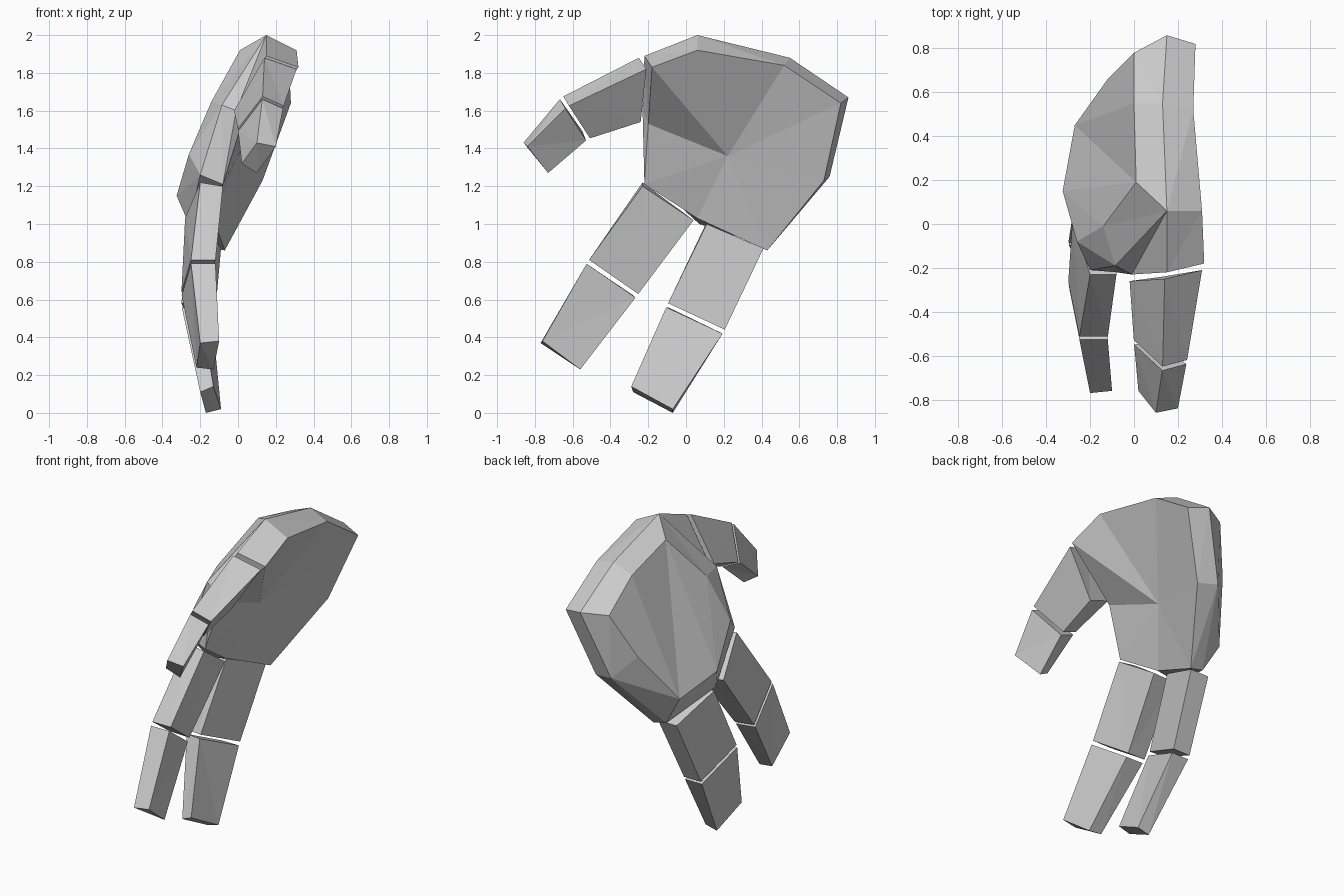
import bpy
import bmesh
from mathutils import Vector

cube = bpy.data.objects.get("Cube")
if cube:
    bpy.data.objects.remove(cube, do_unlink=True)

# One plain grey for every part
grey = bpy.data.materials.new("plain_grey")
grey.use_nodes = True
colour = (.6, .6, .6, 1)
grey.diffuse_color = colour
grey.node_tree.nodes["Principled BSDF"].inputs["Base Color"].default_value = colour


def finish(name, bm):
    """Triangulate uneven faces, orient normals and add the object to the scene."""
    uneven = [face for face in bm.faces if len(face.verts) > 3]
    bmesh.ops.triangulate(bm, faces=uneven, quad_method='SHORT_EDGE', ngon_method='BEAUTY')
    bmesh.ops.recalc_face_normals(bm, faces=bm.faces)
    mesh = bpy.data.meshes.new(name)
    bm.to_mesh(mesh)
    bm.free()
    mesh.materials.append(grey)
    obj = bpy.data.objects.new(name, mesh)
    bpy.context.scene.collection.objects.link(obj)
    return obj


def add_ring(bm, points):
    return [bm.verts.new(point) for point in points]


def bridge(bm, first, second, closed=False):
    """Join two equal chains of vertices with quads."""
    pairs = list(zip(first, second))
    following = pairs[1:] + (pairs[:1] if closed else [])
    for (a, b), (c, d) in zip(pairs, following):
        bm.faces.new((a, c, d, b))


def make_segment(name, start, end):
    """A tapered four-sided block between two cross-sections."""
    bm = bmesh.new()
    near = add_ring(bm, start)
    far = add_ring(bm, end)
    bridge(bm, near, far, closed=True)
    bm.faces.new(near)
    bm.faces.new(far)
    return finish(name, bm)


def make_digit(name, base, knuckle, tip, gap=.012):
    """Two blocks that nearly meet at the knuckle section."""
    base, knuckle, tip = ([Vector(p) for p in ring] for ring in (base, knuckle, tip))
    before, after = [], []
    for root, joint, end in zip(base, knuckle, tip):
        before.append(joint + (root - joint).normalized() * gap)
        after.append(joint + (end - joint).normalized() * gap)
    make_segment(name + "_lower", base, before)
    make_segment(name + "_upper", after, tip)


def make_palm():
    bm = bmesh.new()
    # Inner outline, from the thumb root over the wrist to the finger roots
    inner = add_ring(bm, [
        (.32, -.18, 1.83), (.31, .06, 1.92), (.27, .52, 1.84), (.28, .82, 1.64),
        (.13, .73, 1.23), (-.07, .43, .86), (-.13, .06, 1.03), (-.08, -.22, 1.21)])
    # Thickness edge that follows the inner outline
    rim = add_ring(bm, [
        (.15, -.22, 1.89), (.15, .06, 2), (.13, .55, 1.88), (.15, .86, 1.67),
        (0, .76, 1.25), (-.16, .43, .88), (-.26, .07, 1.0), (-.2, -.21, 1.26)])
    # Raised back of the hand
    hump = add_ring(bm, [
        (.01, .19, 1.92), (0, .55, 1.83), (0, .78, 1.66), (-.12, .66, 1.38),
        (-.27, .45, 1.07), (-.325, .15, 1.15), (-.26, -.08, 1.37)])
    # Web between thumb and first finger
    web_in, web_out, web_side, shoulder, hollow = add_ring(bm, [
        (.02, -.2, 1.53), (-.01, -.23, 1.6), (-.085, -.19, 1.63),
        (-.14, -.01, 1.65), (0, .22, 1.36)])

    bridge(bm, inner, rim)
    bridge(bm, rim[1:], hump)
    bm.faces.new(hump + [shoulder])
    bm.faces.new((inner[-1], web_in, web_out, web_side, rim[-1]))
    bm.faces.new((web_in, inner[0], rim[0], web_out))
    bm.faces.new((rim[0], rim[1], web_out))
    bm.faces.new((rim[1], hump[0], shoulder, web_side, web_out))
    bm.faces.new((shoulder, hump[-1], rim[-1], web_side))
    # Shallow hollow of the palm
    outline = inner + [web_in]
    for a, b in zip(outline, outline[1:] + outline[:1]):
        bm.faces.new((a, b, hollow))
    return finish("palm", bm)


make_palm()

# Each section runs front outer, front inner, rear inner, rear outer
make_digit(
    "thumb",
    [(.14, -.25, 1.88), (.31, -.21, 1.82), (.13, -.24, 1.54), (-.02, -.26, 1.6)],
    [(.13, -.66, 1.67), (.24, -.63, 1.62), (.11, -.52, 1.45), (0, -.54, 1.5)],
    [(.1, -.86, 1.43), (.2, -.84, 1.41), (.1, -.73, 1.27), (.02, -.76, 1.32)])
make_digit(
    "first_finger",
    [(-.2, -.23, 1.22), (-.08, -.23, 1.2), (-.12, .04, 1.02), (-.28, .02, 1.03)],
    [(-.25, -.52, .8), (-.12, -.52, .8), (-.17, -.26, .62), (-.3, -.27, .63)],
    [(-.2, -.77, .37), (-.1, -.76, .38), (-.13, -.56, .23), (-.22, -.56, .24)])
make_digit(
    "second_finger",
    [(-.27, .1, .99), (-.16, .11, 1.0), (-.09, .41, .87), (-.22, .41, .87)],
    [(-.3, -.09, .57), (-.2, -.1, .57), (-.13, .2, .43), (-.25, .2, .43)],
    [(-.2, -.28, .11), (-.13, -.29, .14), (-.09, -.07, .02), (-.17, -.07, 0)])
